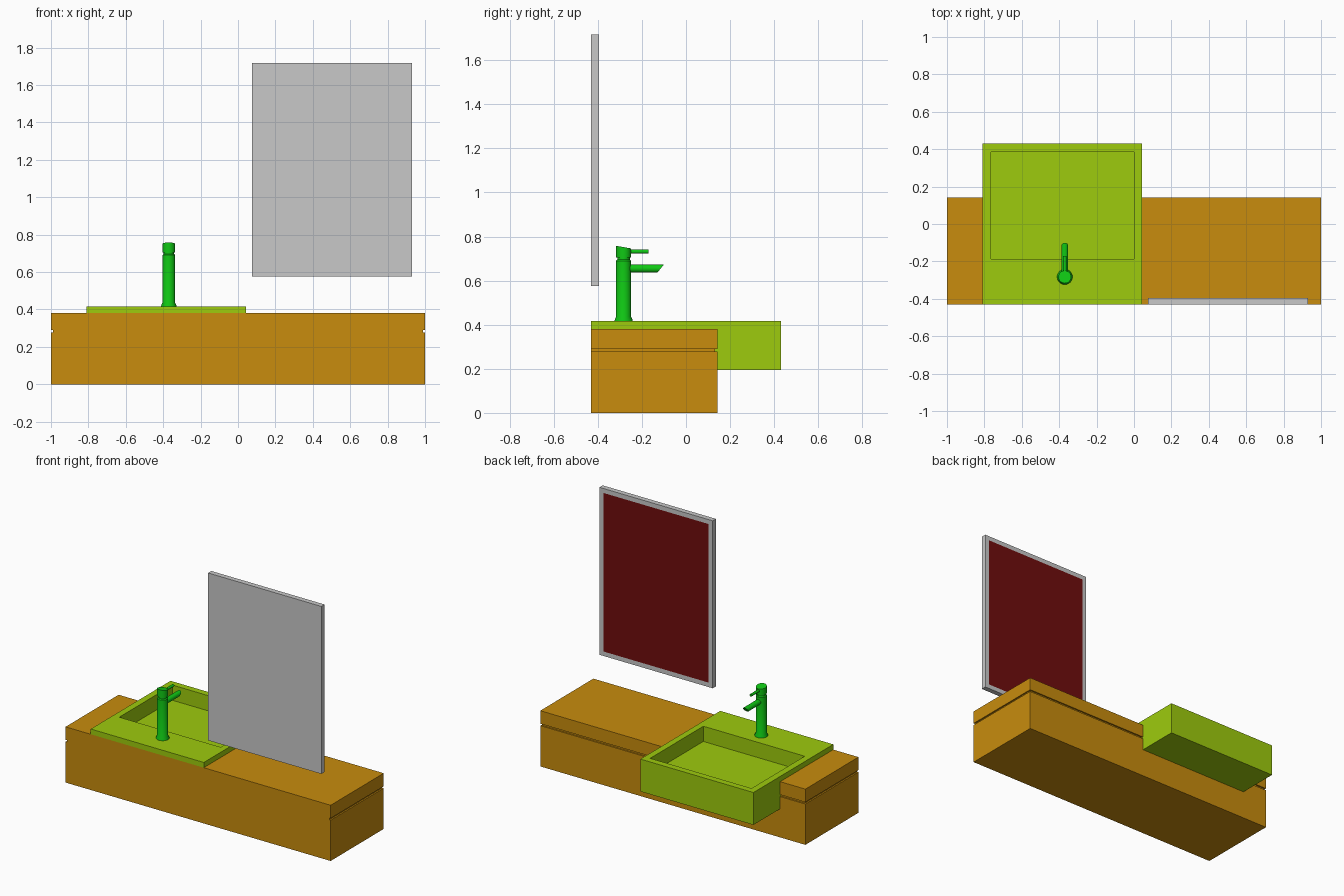
import bpy, bmesh, math
from mathutils import Matrix

default = bpy.data.objects.get("Cube")
if default:
    bpy.data.objects.remove(default, do_unlink=True)


def material(name, r, g, b):
    m = bpy.data.materials.new(name)
    m.use_nodes = True
    m.diffuse_color = (r, g, b, 1)
    m.node_tree.nodes["Principled BSDF"].inputs["Base Color"].default_value = (r, g, b, 1)
    return m


WOOD = material("orange wood", 0.58, 0.262, 0.004)
LIME = material("lime ceramic", 0.337, 0.597, 0.004)
GREEN = material("green metal", 0.005, 0.58, 0.007)
GREY = material("grey frame", 0.58, 0.58, 0.58)
RED = material("dark red glass", 0.16, 0.004, 0.004)


def finish(name, bm, *mats, smooth=False):
    bmesh.ops.recalc_face_normals(bm, faces=bm.faces)
    mesh = bpy.data.meshes.new(name)
    bm.to_mesh(mesh)
    bm.free()
    obj = bpy.data.objects.new(name, mesh)
    bpy.context.collection.objects.link(obj)
    for m in mats:
        mesh.materials.append(m)
    bpy.ops.object.select_all(action="DESELECT")
    obj.select_set(True)
    bpy.context.view_layer.objects.active = obj
    if smooth:
        bpy.ops.object.shade_smooth_by_angle(angle=math.radians(35))
    return obj


def box_mesh(xs, ys, zs):
    bm = bmesh.new()
    bmesh.ops.create_cube(bm, size=1)
    for v in bm.verts:
        v.co = [lo + (c + 0.5) * (hi - lo) for c, (lo, hi) in zip(v.co, (xs, ys, zs))]
    return bm


def cut(obj, cutter):
    mod = obj.modifiers.new("opening", "BOOLEAN")
    mod.operation = "DIFFERENCE"
    mod.solver = "EXACT"
    mod.object = cutter
    bpy.context.view_layer.objects.active = obj
    bpy.ops.object.modifier_apply(modifier=mod.name)


FRONT, BACK = -0.43, 0.142

# Cabinet: body, recessed shadow gap and countertop, opened for the bowl
opening = finish("bowl_opening", box_mesh((-0.8, 0.03), (-0.22, 0.5), (0.2, 0.5)), WOOD)
for name, inset, low, high in (("cabinet_body", 0, 0, 0.278),
                               ("shadow_gap", 0.01, 0.278, 0.291),
                               ("countertop", 0, 0.291, 0.38)):
    part = finish(name, box_mesh((-1 + inset, 1 - inset), (FRONT, BACK - inset), (low, high)), WOOD)
    cut(part, opening)
bpy.data.objects.remove(opening, do_unlink=True)

# Basin: L-shaped side profile extruded sideways, then hollowed
bm = bmesh.new()
profile = [(FRONT, 0.38), (-0.23, 0.38), (-0.23, 0.195), (0.43, 0.195), (0.43, 0.416), (FRONT, 0.416)]
side = bm.faces.new([bm.verts.new((-0.81, y, z)) for y, z in profile])
grown = bmesh.ops.extrude_face_region(bm, geom=[side])
for v in grown["geom"]:
    if isinstance(v, bmesh.types.BMVert):
        v.co.x = 0.043
basin = finish("basin", bm, LIME)
hollow = finish("basin_hollow", box_mesh((-0.765, 0), (-0.187, 0.386), (0.312, 0.6)), LIME)
cut(basin, hollow)
bpy.data.objects.remove(hollow, do_unlink=True)

# Mirror: slab whose back face is inset into frame and glass
bm = box_mesh((0.075, 0.93), (FRONT, -0.395), (0.575, 1.717))
bm.normal_update()
glass = max(bm.faces, key=lambda f: f.normal.y)
bmesh.ops.inset_region(bm, faces=[glass], thickness=0.043)
glass.material_index = 1
finish("mirror", bm, GREY, RED)

# Tap
TAP_X, TAP_Y = -0.37, -0.283


def lathe(name, points, slope=0):
    bm = bmesh.new()
    verts = [bm.verts.new((r, 0, z)) for r, z in points]
    edges = [bm.edges.new(pair) for pair in zip(verts, verts[1:])]
    bmesh.ops.spin(bm, geom=verts + edges, angle=math.tau, steps=32,
                   axis=(0, 0, 1), cent=(0, 0, 0))
    bmesh.ops.remove_doubles(bm, verts=bm.verts, dist=0.0001)
    top = points[-1][1]
    for v in bm.verts:
        if v.co.z > top - 0.01:
            v.co.z -= slope * v.co.y
    bmesh.ops.translate(bm, verts=bm.verts, vec=(TAP_X, TAP_Y, 0))
    return finish(name, bm, GREEN, smooth=True)


def rod(name, radius, start, end, z, slant=0):
    bm = bmesh.new()
    bmesh.ops.create_cone(bm, cap_ends=True, segments=20, radius1=radius, radius2=radius,
                          depth=end - start, matrix=Matrix.Rotation(-math.pi / 2, 4, "X"))
    for v in bm.verts:
        if v.co.y > 0:
            v.co.y += slant * v.co.z
    bmesh.ops.translate(bm, verts=bm.verts, vec=(TAP_X, (start + end) / 2, z))
    return finish(name, bm, GREEN, smooth=True)


lathe("tap_body", [(0, 0.41), (0.041, 0.41), (0.041, 0.421), (0.034, 0.436),
                   (0.034, 0.69), (0.029, 0.696), (0, 0.696)])
lathe("tap_neck", [(0.028, 0.69), (0.028, 0.712)])
lathe("tap_cap", [(0, 0.705), (0.034, 0.705), (0.034, 0.752), (0, 0.752)], slope=0.17)
rod("tap_spout", 0.018, TAP_Y, -0.115, 0.655, slant=0.8)
rod("tap_handle", 0.009, TAP_Y, -0.17, 0.732)
